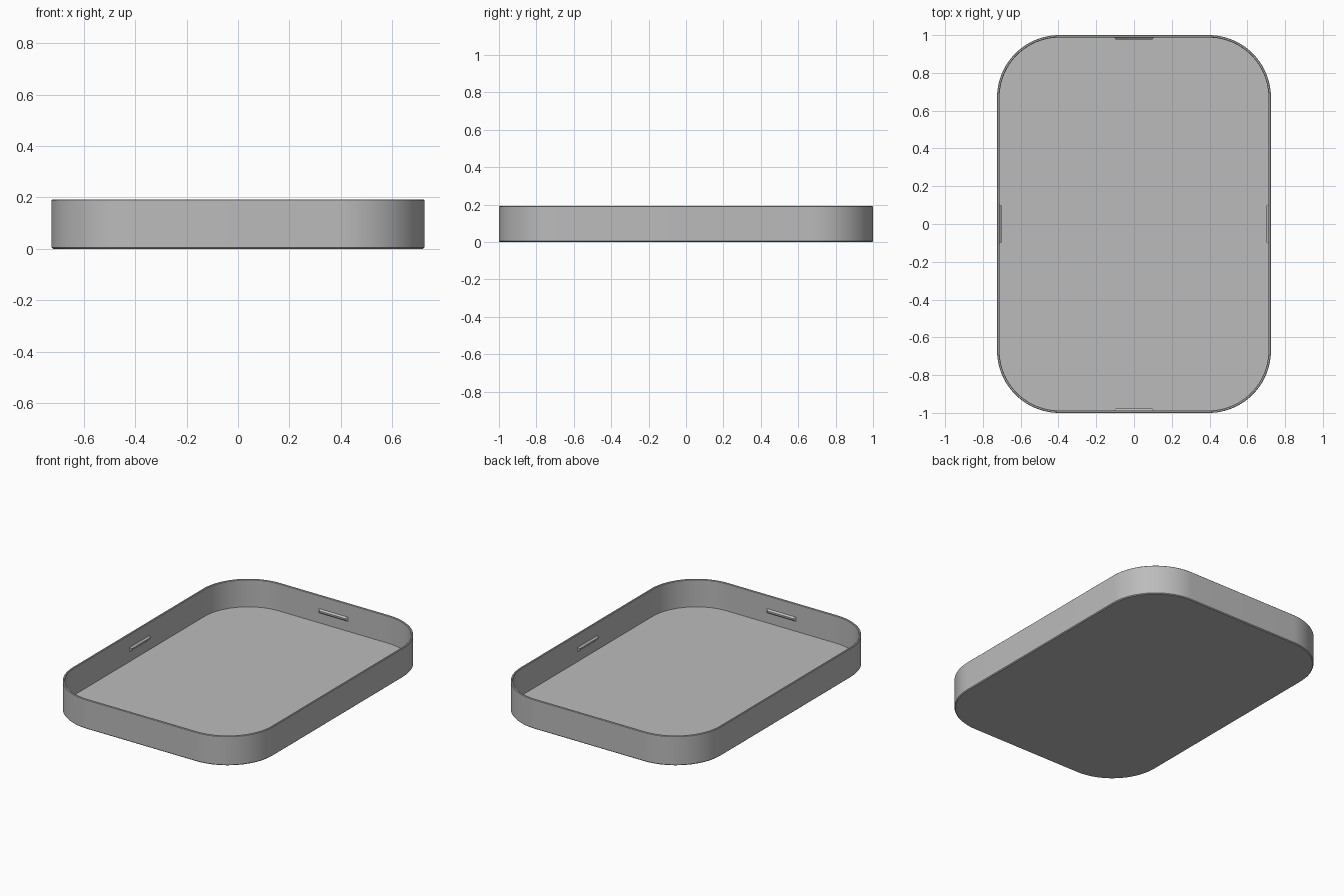
import bpy, bmesh, math
from mathutils import Matrix

if "Cube" in bpy.data.objects:
    bpy.data.objects.remove(bpy.data.objects["Cube"])

HALF_X, HALF_Y, HEIGHT, RADIUS = 0.725, 1.0, 0.192, 0.33
WALL, FLOOR, CHAMFER = 0.013, 0.013, 0.005
STEPS = 24

grey = bpy.data.materials.new("plain grey")
grey.use_nodes = True
colour = (0.5, 0.5, 0.5, 1)
grey.diffuse_color = colour
grey.node_tree.nodes["Principled BSDF"].inputs["Base Color"].default_value = colour


def finish(bm, name):
    bmesh.ops.recalc_face_normals(bm, faces=bm.faces)
    mesh = bpy.data.meshes.new(name)
    bm.to_mesh(mesh)
    bm.free()
    mesh.materials.append(grey)
    obj = bpy.data.objects.new(name, mesh)
    bpy.context.collection.objects.link(obj)
    return obj


def rounded_ring(bm, inset, z):
    """Rounded rectangle outline, pulled inward by inset."""
    r = RADIUS - inset
    ring = []
    for corner, (sx, sy) in enumerate([(1, 1), (-1, 1), (-1, -1), (1, -1)]):
        for i in range(STEPS + 1):
            a = (corner + i / STEPS) * math.pi / 2
            ring.append(bm.verts.new((sx * (HALF_X - RADIUS) + r * math.cos(a),
                                      sy * (HALF_Y - RADIUS) + r * math.sin(a), z)))
    return ring


def bridge(bm, a, b):
    for i in range(len(a)):
        j = (i + 1) % len(a)
        bm.faces.new((a[i], a[j], b[j], b[i]))


# Tray shell: wall section carried round the outline, capped by base and floor
section = [(CHAMFER, 0), (0, CHAMFER), (0, HEIGHT - 0.003), (0.003, HEIGHT),
           (WALL - 0.003, HEIGHT), (WALL, HEIGHT - 0.003), (WALL, FLOOR)]
bm = bmesh.new()
rings = [rounded_ring(bm, inset, z) for inset, z in section]
for low, high in zip(rings, rings[1:]):
    bridge(bm, low, high)
bm.faces.new(rings[0])
bm.faces.new(rings[-1])
tray = finish(bm, "tray")
bpy.context.view_layer.objects.active = tray
tray.select_set(True)
bpy.ops.object.shade_smooth_by_angle(angle=math.radians(30))
tray.select_set(False)


# Snap ridges: tapered bars on the inside of each wall
def snap_ridge(name, distance, angle):
    bm = bmesh.new()
    loops = []
    for y, half_len, half_tall in [(distance - 0.006, 0.105, 0.014),
                                   (distance - WALL, 0.105, 0.014),
                                   (distance - 0.024, 0.095, 0.005)]:
        loops.append([bm.verts.new((sx * half_len, y, 0.092 + sz * half_tall))
                      for sx, sz in [(-1, -1), (1, -1), (1, 1), (-1, 1)]])
    for a, b in zip(loops, loops[1:]):
        bridge(bm, a, b)
    bm.faces.new(loops[0])
    bm.faces.new(loops[-1])
    bm.transform(Matrix.Rotation(angle, 4, "Z"))
    finish(bm, name)


for i, side in enumerate(["back", "right", "front", "left"]):
    name = side + "_snap_ridge"
    # quarter turns counter-clockwise: +y, -x, -y, +x
    snap_ridge(name, HALF_X if i % 2 else HALF_Y, i * math.pi / 2)
